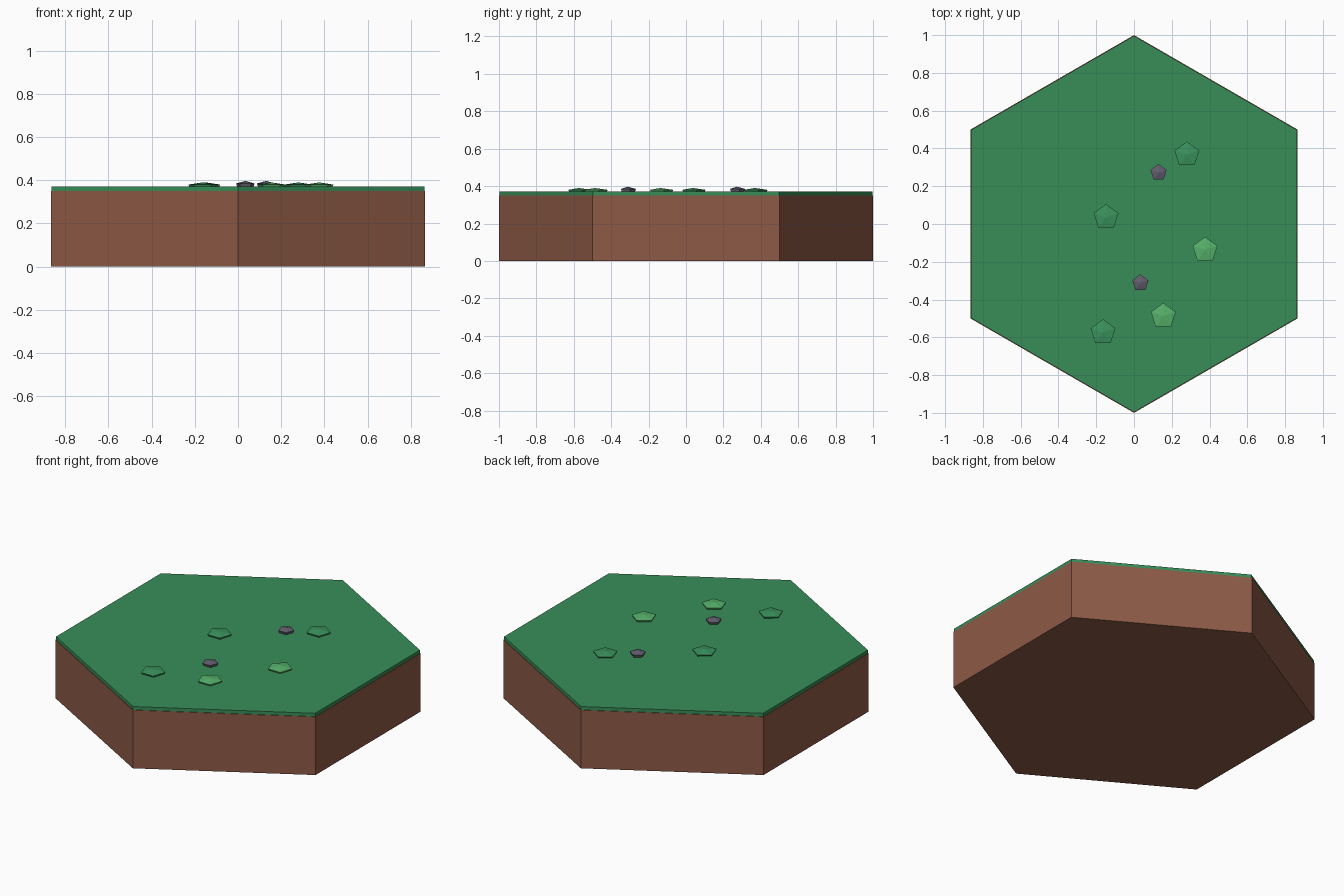
import bpy, bmesh, math

if "Cube" in bpy.data.objects:
    bpy.data.objects.remove(bpy.data.objects["Cube"])


def material(name, r, g, b):
    """Flat colour given as 0-255 sRGB, stored as linear."""
    lin = [((c / 255 + 0.055) / 1.055) ** 2.4 for c in (r, g, b)]
    m = bpy.data.materials.new(name)
    m.diffuse_color = (*lin, 1)
    m.use_nodes = True
    m.node_tree.nodes["Principled BSDF"].inputs["Base Color"].default_value = m.diffuse_color
    return m


soil = material("soil brown", 141, 90, 70)
grass = material("grass green", 56, 141, 88)
light = material("light leaf green", 86, 178, 107)
dark = material("leaf green", 58, 147, 94)
stone = material("stone grey", 98, 93, 110)


def stack(name, sides, rings, apex, mat, loc=(0, 0, 0)):
    """Polygonal solid from (radius, z) rings, one corner towards +y."""
    bm = bmesh.new()
    loops = []
    for r, z in rings:
        angles = [math.pi / 2 + math.tau * i / sides for i in range(sides)]
        loops.append([bm.verts.new((r * math.cos(a), r * math.sin(a), z)) for a in angles])
    bm.faces.new(loops[0][::-1])
    for lo, hi in zip(loops, loops[1:]):
        for i in range(sides):
            j = (i + 1) % sides
            bm.faces.new((lo[i], lo[j], hi[j], hi[i]))
    if apex is None:
        bm.faces.new(loops[-1])
    else:
        tip = bm.verts.new((0, 0, apex))
        for i in range(sides):
            bm.faces.new((loops[-1][i], loops[-1][(i + 1) % sides], tip))
    bmesh.ops.recalc_face_normals(bm, faces=bm.faces)
    me = bpy.data.meshes.new(name)
    bm.to_mesh(me)
    bm.free()
    me.materials.append(mat)
    ob = bpy.data.objects.new(name, me)
    ob.location = loc
    bpy.context.collection.objects.link(ob)
    return ob


# Hexagonal ground tile: soil block with a thin grass cap
TOP = 0.37
stack("soil_block", 6, [(1, 0), (1, 0.35)], None, soil)
stack("grass_cap", 6, [(0.996, 0.35), (0.996, TOP)], None, grass)

# Low leafy tufts
tufts = [(0.376, -0.137, light), (0.155, -0.487, light),
         (0.28, 0.367, dark), (-0.148, 0.036, dark), (-0.164, -0.573, dark)]
for n, (x, y, mat) in enumerate(tufts, 1):
    stack(f"tuft_{n}", 5, [(0.06, -0.008), (0.069, 0.01)], 0.02, mat, (x, y, TOP))

# Small pebbles
for n, (x, y) in enumerate([(0.13, 0.272), (0.034, -0.312)], 1):
    stack(f"pebble_{n}", 5, [(0.036, -0.008), (0.045, 0.015)], 0.027, stone, (x, y, TOP))
